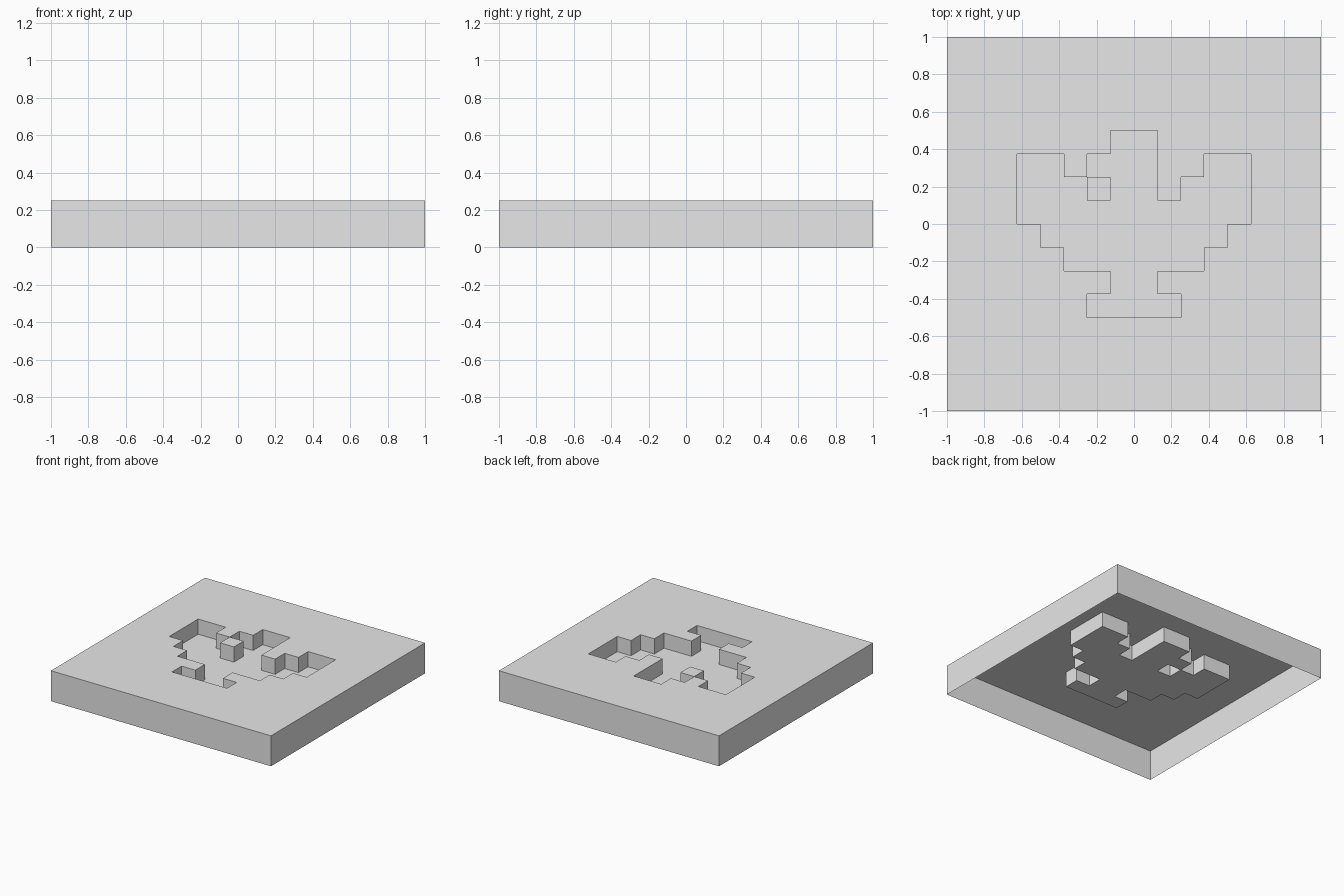
import bpy, bmesh

cube = bpy.data.objects.get("Cube")
if cube:
    bpy.data.objects.remove(cube, do_unlink=True)

HEIGHT, DEPTH = 0.25, 0.125
CELLS = 16

# Recessed emblem, one character per tile, top row at the back
EMBLEM = [
    "....##....",
    "##.###..##",
    "###.##.###",
    "##########",
    ".########.",
    "..######..",
    "....##....",
    "...####...",
]

grey = bpy.data.materials.new("stone grey")
grey.use_nodes = True
colour = (0.8, 0.8, 0.8, 1)
grey.diffuse_color = colour
grey.node_tree.nodes["Principled BSDF"].inputs["Base Color"].default_value = colour


def in_emblem(face):
    centre = face.calc_center_median()
    col = int((centre.x + 1) * CELLS / 2) - 3
    row = int((1 - centre.y) * CELLS / 2) - 4
    return 0 <= row < len(EMBLEM) and 0 <= col < len(EMBLEM[0]) and EMBLEM[row][col] == "#"


def move_down(geom, distance):
    for v in geom:
        if isinstance(v, bmesh.types.BMVert):
            v.co.z -= distance


bm = bmesh.new()

# Top sheet of square tiles
bmesh.ops.create_grid(bm, x_segments=CELLS, y_segments=CELLS, size=1)
for v in bm.verts:
    v.co.z = HEIGHT

# Outer skirt, open underneath
rim = [e for e in bm.edges if e.is_boundary]
move_down(bmesh.ops.extrude_edge_only(bm, edges=rim)["geom"], HEIGHT)

# Sunken emblem pocket
pocket = [f for f in bm.faces if abs(f.normal.z) > 0.5 and in_emblem(f)]
sunk = bmesh.ops.extrude_face_region(bm, geom=pocket)["geom"]
move_down(sunk, DEPTH)
bmesh.ops.delete(bm, geom=[f for f in pocket if f.is_valid], context="FACES")
bm.normal_update()
bmesh.ops.recalc_face_normals(bm, faces=bm.faces)

mesh = bpy.data.meshes.new("emblem_tile")
bm.to_mesh(mesh)
bm.free()
mesh.materials.append(grey)
bpy.context.collection.objects.link(bpy.data.objects.new("emblem_tile", mesh))
